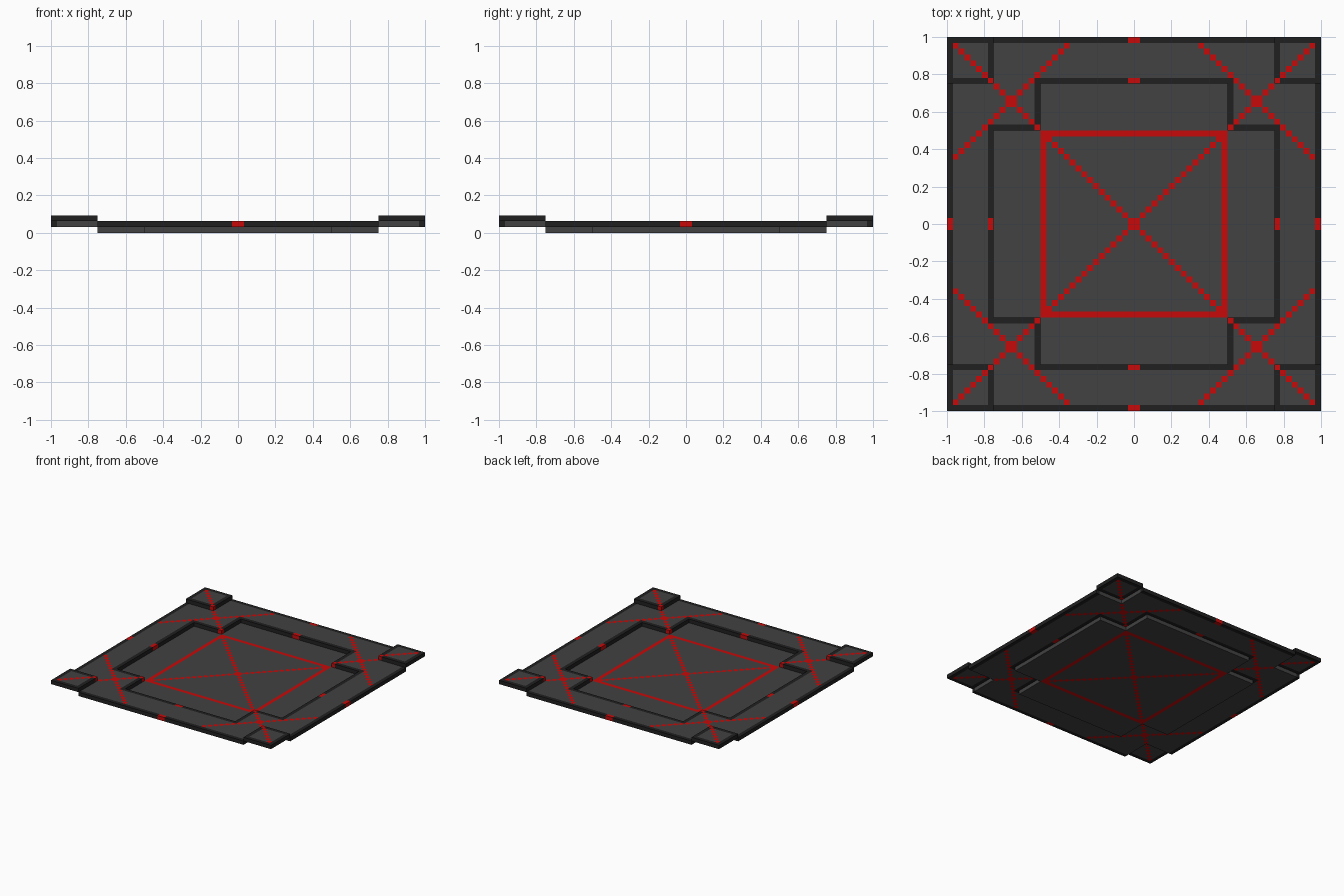
import bpy
import bmesh

cube = bpy.data.objects.get("Cube")
if cube:
    bpy.data.objects.remove(cube, do_unlink=True)

CELLS = 32            # cells from the centre to the edge
T = 1 / CELLS         # cell size and slab thickness


def make_material(name, rgb):
    mat = bpy.data.materials.new(name)
    mat.use_nodes = True
    mat.diffuse_color = (*rgb, 1)
    bsdf = next(n for n in mat.node_tree.nodes if n.type == 'BSDF_PRINCIPLED')
    bsdf.inputs["Base Color"].default_value = (*rgb, 1)
    bsdf.inputs["Roughness"].default_value = 0.8
    return mat


GREY, DARK, RED = 0, 1, 2
MATERIALS = [make_material("panel_grey", (0.054, 0.054, 0.054)),
             make_material("trim_dark", (0.0145, 0.0145, 0.0145)),
             make_material("line_red", (0.58, 0.003, 0.003))]


def cell(p):
    """Cell numbers counted outward from the centre, the same in all quarters."""
    return int(abs(p.x) * CELLS), int(abs(p.y) * CELLS)


def in_cross(a, b, grow=0):
    return (a < 16 + grow and b < 24 + grow) or (a < 24 + grow and b < 16 + grow)


def in_corner(a, b):
    return a >= 24 and b >= 24


def in_frame(a, b):
    return not in_cross(a, b) and not in_corner(a, b)


# Colour rules for each layer
def cross_colour(a, b):
    outline = max(a, b) == 15
    diagonal = a == b and a < 16
    return RED if outline or diagonal else GREY


def frame_colour(a, b):
    trim = max(a, b) == 31 or in_cross(a, b, 1)
    if a == b or (a + b == 41 and max(a, b) < 31):
        return RED
    if trim:
        return RED if min(a, b) == 0 else DARK
    return GREY


def corner_colour(a, b):
    if max(a, b) == 31:
        return DARK
    if a == b:
        return RED
    return DARK if min(a, b) == 24 else GREY


def slab(name, z, inside, colour):
    """A slab one cell thick, cut from a square grid and coloured cell by cell."""
    bm = bmesh.new()
    bmesh.ops.create_grid(bm, x_segments=2 * CELLS, y_segments=2 * CELLS, size=1)
    outside = [f for f in bm.faces if not inside(*cell(f.calc_center_median()))]
    bmesh.ops.delete(bm, geom=outside, context='FACES')
    top = bmesh.ops.extrude_face_region(bm, geom=bm.faces[:], use_keep_orig=True)
    moved = [g for g in top["geom"] if isinstance(g, bmesh.types.BMVert)]
    bmesh.ops.translate(bm, verts=moved, vec=(0, 0, T))
    bmesh.ops.translate(bm, verts=bm.verts[:], vec=(0, 0, z))
    bmesh.ops.recalc_face_normals(bm, faces=bm.faces[:])
    bm.normal_update()
    # Walls take the colour of the cell just behind them
    for f in bm.faces:
        f.material_index = colour(*cell(f.calc_center_median() - f.normal * T / 2))
    mesh = bpy.data.meshes.new(name)
    bm.to_mesh(mesh)
    bm.free()
    for mat in MATERIALS:
        mesh.materials.append(mat)
    obj = bpy.data.objects.new(name, mesh)
    bpy.context.collection.objects.link(obj)


# Sunken floor, surrounding frame and raised corners
slab("floor_cross", 0, in_cross, cross_colour)
slab("frame", T, in_frame, frame_colour)
slab("corner_tiles", 2 * T, in_corner, corner_colour)
